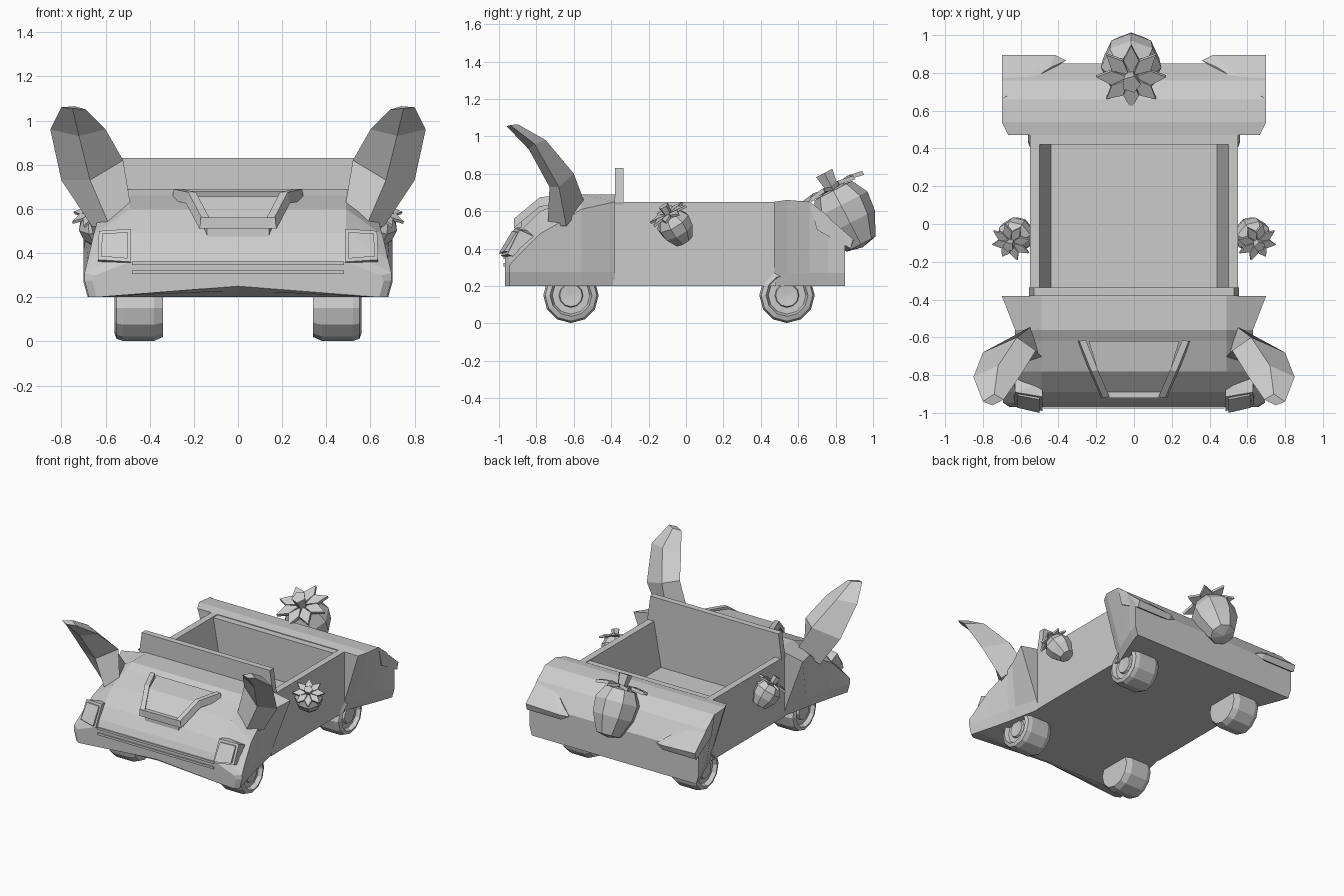
import bpy, bmesh, math
from mathutils import Vector, Matrix

if "Cube" in bpy.data.objects:
    bpy.data.objects.remove(bpy.data.objects["Cube"])


def finish(name, bm):
    bmesh.ops.remove_doubles(bm, verts=bm.verts, dist=1e-5)
    bmesh.ops.recalc_face_normals(bm, faces=bm.faces)
    me = bpy.data.meshes.new(name)
    bm.to_mesh(me)
    bm.free()
    ob = bpy.data.objects.new(name, me)
    bpy.context.collection.objects.link(ob)
    return ob


def loft(name, rings):
    """Skin closed rings of points and cap both ends."""
    bm = bmesh.new()
    vs = [[bm.verts.new(p) for p in r] for r in rings]
    n = len(rings[0])
    for a, b in zip(vs, vs[1:]):
        for i in range(n):
            j = (i + 1) % n
            bm.faces.new((a[i], a[j], b[j], b[i]))
    bm.faces.new(vs[0])
    bm.faces.new(vs[-1])
    return finish(name, bm)


def section(y, half):
    """Full cross-section at y from its +x half."""
    full = half + [(-x, z) for x, z in reversed(half) if x > 0]
    return [(x, y, z) for x, z in full]


def hull(name, pts):
    bm = bmesh.new()
    for p in pts:
        bm.verts.new(p)
    r = bmesh.ops.convex_hull(bm, input=bm.verts)
    junk = [v for v in set(r["geom_interior"] + r["geom_unused"])
            if isinstance(v, bmesh.types.BMVert)]
    bmesh.ops.delete(bm, geom=junk, context='VERTS')
    return finish(name, bm)


def box(name, x, y, z):
    return hull(name, [(a, b, c) for a in x for b in y for c in z])


def lathe(name, profile, segs, mat):
    bm = bmesh.new()
    rings = [[bm.verts.new(mat @ Vector((r * math.cos(2 * math.pi * i / segs),
                                         r * math.sin(2 * math.pi * i / segs), h)))
              for i in range(segs)] for r, h in profile]
    for a, b in zip(rings, rings[1:]):
        for i in range(segs):
            j = (i + 1) % segs
            bm.faces.new((a[i], a[j], b[j], b[i]))
    bmesh.ops.dissolve_degenerate(bm, dist=1e-5, edges=bm.edges)
    return finish(name, bm)


def mx(pts, s):
    return [(s * x, y, z) for x, y, z in pts]


# Front body: y, top z, side-edge x and z, lower x, underside centre z
front = [(-.968, .36, .645, .30, .66, .25), (-.945, .41, .695, .31, .695, .23),
         (-.89, .49, .68, .37, .68, .2), (-.78, .60, .655, .48, .65, .2),
         (-.62, .66, .63, .57, .61, .2), (-.56, .69, .63, .61, .60, .2),
         (-.38, .69, .70, .65, .56, .2)]
loft("front_body", [section(y, [(.49, zt), (xs, zs), (xl, .275), (xl - .02, .2), (0, zb)])
                    for y, zt, xs, zs, xl, zb in front])

# Cockpit tub with sloping inner walls
tub = [(0, .32), (.44, .32), (.50, .65), (.55, .65), (.55, .2), (0, .2)]
loft("cockpit_tub", [section(y, tub) for y in (-.39, .48)])
box("cockpit_back_wall", (-.53, .53), (.42, .48), (.21, .645))

# Rear body: y, top x and z, lower x
rear = [(.47, .665, .65, .55), (.54, .70, .66, .58), (.66, .70, .65, .63),
        (.76, .70, .575, .67), (.85, .70, .44, .70)]
loft("rear_body", [section(y, [(xt, zt), (xl, .27), (xl - .02, .2)])
                   for y, xt, zt, xl in rear])

# Dashboard panel rising as a low windshield
hull("windshield", [(s * x, y, z) for s in (-1, 1) for y in (-.38, -.335)
                    for x, z in ((.44, .32), (.555, .65), (.53, .83))])

# Raised hood scoop with rim and grille strips
loft("hood_scoop", [section(y, [(x - .03, zt), (x - .03, zb)]) for y, x, zt, zb in
                    ((-.62, .27, .68, .6), (-.78, .22, .655, .5), (-.90, .17, .55, .46))])
rim = [(.29, -.62, .69), (.225, -.78, .675), (.165, -.92, .56)]
for s, side in ((-1, "left"), (1, "right")):
    loft(side + "_scoop_rim", [mx([(x, y, z), (x - .035, y + .005, z), (x - .035, y, z - .05),
                                   (x + .01, y, z - .05)], s) for x, y, z in rim])
box("scoop_front_rim", (-.17, .17), (-.92, -.88), (.51, .56))
for z in (.305, .345):
    box("grille_strip", (-.48, .48), (-.976, -.94), (z, z + .017))

# Wheel and ear shapes
tyre = [(0, .54), (.06, .545), (.065, .53), (.10, .53), (.112, .56), (.138, .55),
        (.148, .52), (.148, .38), (.13, .34), (0, .34)]
ear = [[(.48, -.71, .58), (.54, -.54, .64), (.66, -.64, .52), (.58, -.74, .52)],
       [(.52, -.67, .82), (.62, -.60, .80), (.80, -.68, .73), (.67, -.73, .73)],
       [(.60, -.80, .96), (.72, -.75, .98), (.85, -.81, .96), (.72, -.84, .93)],
       [(.69, -.93, 1.05), (.74, -.90, 1.065), (.80, -.94, 1.06), (.75, -.96, 1.055)]]


def berry(name, centre, up, r, length):
    """Faceted berry with a crown of leaves and a stem, axis along up."""
    q = Vector(up).normalized().to_track_quat('Z', 'Y')
    m = Matrix.Translation(centre) @ q.to_matrix().to_4x4()
    h = length / 2
    lathe(name, [(0, -h), (r * .55, -h * .9), (r * .93, -h * .25), (r, h * .3),
                 (r * .7, h * .75), (0, h * .85)], 8, m)
    bm = bmesh.new()
    for i in range(8):
        rot = m @ Matrix.Rotation(i * math.pi / 4, 4, 'Z')
        leaf = [(.1, 0, h * .8), (.65, .26, h * .87), (1.16, 0, h * .8), (.65, -.26, h * .87)]
        top = [bm.verts.new(rot @ Vector((x * r, y * r, z + r * .08))) for x, y, z in leaf]
        low = [bm.verts.new(rot @ Vector((x * r, y * r, z - r * .06))) for x, y, z in leaf]
        bm.faces.new(top)
        bm.faces.new(low[::-1])
        for a in range(4):
            b = (a + 1) % 4
            bm.faces.new((top[a], low[a], low[b], top[b]))
    finish(name + "_leaves", bm)
    lathe(name + "_stem", [(0, h * .75), (r * .2, h * .75), (r * .32, h * .8 + r * .6),
                           (0, h * .8 + r * .6)], 5, m)


for s, side in ((-1, "left"), (1, "right")):
    for y, end in ((-.615, "front"), (.54, "rear")):
        m = Matrix.Translation((0, y, .15)) @ Matrix.Rotation(s * math.pi / 2, 4, 'Y')
        lathe(f"{side}_{end}_wheel", tyre, 12, m)
    loft(side + "_ear", [mx(r, s) for r in ear])
    # Headlight block with raised lens
    hull(side + "_headlight", mx([(.485, -.99, .36), (.635, -.955, .37), (.485, -.915, .51),
                                  (.63, -.89, .50), (.485, -.93, .35), (.635, -.90, .35),
                                  (.485, -.84, .50), (.63, -.80, .46)], s))
    hull(side + "_headlight_lens", mx([(.50, -1.0, .375), (.62, -.972, .385), (.50, -.93, .495),
                                       (.615, -.908, .488), (.50, -.95, .375), (.62, -.93, .385),
                                       (.50, -.89, .495), (.615, -.87, .488)], s))
    # Tail light wedge on the rear slope
    hull(side + "_tail_light", mx([(.70, .66, .655), (.44, .83, .49), (.36, .865, .43), (.42, .895, .44),
                                   (.70, .895, .45), (.42, .88, .40), (.70, .88, .40), (.70, .7, .5)], s))
    berry(side + "_berry", (s * .625, -.055, .515), (s * .3, -.48, .82), .095, .20)
berry("rear_berry", (-.015, .855, .58), (0, -.46, .89), .16, .39)
